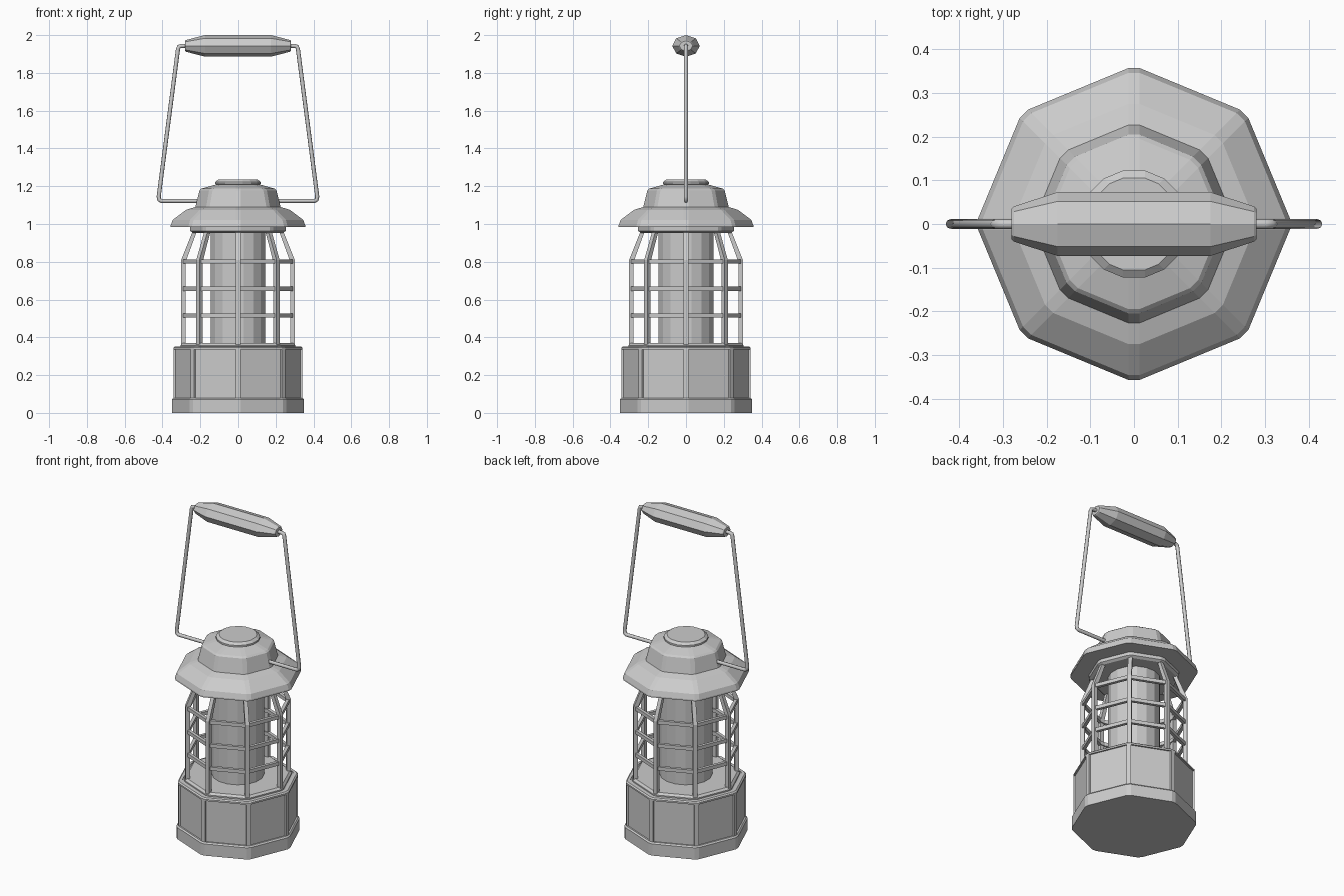
import bpy
from math import sin, cos, pi

if "Cube" in bpy.data.objects:
    bpy.data.objects.remove(bpy.data.objects["Cube"])


def mesh_object(name, verts, faces):
    me = bpy.data.meshes.new(name)
    me.from_pydata(verts, [], faces)
    me.update()
    ob = bpy.data.objects.new(name, me)
    bpy.context.collection.objects.link(ob)
    return ob


def loft(name, rings, closed=False):
    """Skin a list of equal-length rings, capped at the ends or closed into a loop."""
    n, m = len(rings[0]), len(rings)
    verts = [v for ring in rings for v in ring]
    faces = []
    for i in range(m if closed else m - 1):
        a, b = i * n, (i + 1) % m * n
        for j in range(n):
            k = (j + 1) % n
            faces.append((a + j, a + k, b + k, b + j))
    if not closed:
        faces.append(tuple(reversed(range(n))))
        faces.append(tuple((m - 1) * n + j for j in range(n)))
    return mesh_object(name, verts, faces)


def octagon(r, z, chamfer):
    """Octagon with its corners on the axes, each corner cut by a small flat."""
    d = chamfer / r
    return [(r * cos(k * pi / 4 + s * d), r * sin(k * pi / 4 + s * d), z)
            for k in range(8) for s in (-1, 1)]


def turned(name, profile, chamfer=0.013, closed=False):
    return loft(name, [octagon(r, z, chamfer) for r, z in profile], closed)


def radial_bars(name, profile, half_width):
    """Extrude an (r, z) outline sideways and repeat it at the eight corners."""
    n = len(profile)
    verts, faces = [], []
    for k in range(8):
        c, s = cos(k * pi / 4), sin(k * pi / 4)
        o = len(verts)
        for t in (-half_width, half_width):
            verts += [(r * c - t * s, r * s + t * c, z) for r, z in profile]
        for j in range(n):
            i = (j + 1) % n
            faces.append((o + j, o + n + j, o + n + i, o + i))
        h = n // 2  # caps as quads, pairing inner and outer outline points
        for j in range(h - 1):
            q = (j, j + 1, n - 2 - j, n - 1 - j)
            faces.append(tuple(o + v for v in q))
            faces.append(tuple(o + n + v for v in reversed(q)))
    return mesh_object(name, verts, faces)


# base: plinth, panelled body, corner ribs and top rim
turned("base_plinth", [(0.349, 0), (0.349, 0.072), (0.341, 0.08), (0.30, 0.08)])
turned("base_body", [(0.331, 0.07), (0.331, 0.342), (0.31, 0.35)])
radial_bars("base_ribs", [(0.31, 0.07), (0.31, 0.35), (0.334, 0.35), (0.341, 0.343),
                          (0.341, 0.075), (0.325, 0.07)], 0.013)
turned("base_rim", [(0.341, 0.335), (0.341, 0.345), (0.333, 0.352), (0.315, 0.352),
                    (0.315, 0.335)], closed=True)
turned("cage_foot", [(0.305, 0.345), (0.305, 0.358), (0.292, 0.37), (0.27, 0.37)])

# glass column
turned("glass", [(0.148, 0.36), (0.148, 0.97)], 0.029)

# cage: bent uprights and three hoops
radial_bars("cage_bars", [(0.277, 0.355), (0.277, 0.80), (0.217, 0.965),
                          (0.239, 0.965), (0.301, 0.81), (0.301, 0.355)], 0.012)
for z in (0.515, 0.657, 0.802):
    turned("cage_hoop", [(0.271, z - 0.011), (0.291, z - 0.011),
                         (0.291, z + 0.011), (0.271, z + 0.011)], closed=True)
turned("cage_collar", [(0.238, 0.953), (0.254, 0.963), (0.254, 0.99)])

# roof: brim, dome and cap
turned("roof_brim", [(0.357, 0.983), (0.357, 0.992), (0.346, 1.022), (0.275, 1.075),
                     (0.22, 1.092)])
turned("roof_dome", [(0.228, 1.085), (0.205, 1.178), (0.195, 1.187), (0.115, 1.21)])
turned("roof_cap", [(0.11, 1.19), (0.11, 1.208), (0.125, 1.212), (0.125, 1.222),
                    (0.108, 1.235)], 0.025)

# bail: bent wire running from one side of the dome over to the other
half = [(0.18, 1.122), (0.405, 1.122), (0.417, 1.128), (0.42, 1.145), (0.318, 1.925),
        (0.313, 1.939), (0.30, 1.943), (0.26, 1.943)]
path = half + [(-x, z) for x, z in reversed(half)]
cu = bpy.data.curves.new("bail_wire", 'CURVE')
cu.dimensions = '3D'
cu.bevel_depth = 0.011
cu.bevel_resolution = 2
cu.use_fill_caps = True
sp = cu.splines.new('POLY')
sp.points.add(len(path) - 1)
for p, (x, z) in zip(sp.points, path):
    p.co = (x, 0, z, 1)
bpy.context.collection.objects.link(bpy.data.objects.new("bail_wire", cu))

# grip: flattened eight-sided spindle
stations = [(-0.28, 0.48), (-0.275, 0.55), (-0.175, 1), (0.175, 1), (0.275, 0.55), (0.28, 0.48)]
loft("grip", [[(x, 0.073 * f * cos(k * pi / 4), 1.943 + 0.057 * f * sin(k * pi / 4))
               for k in range(8)] for x, f in stations])
